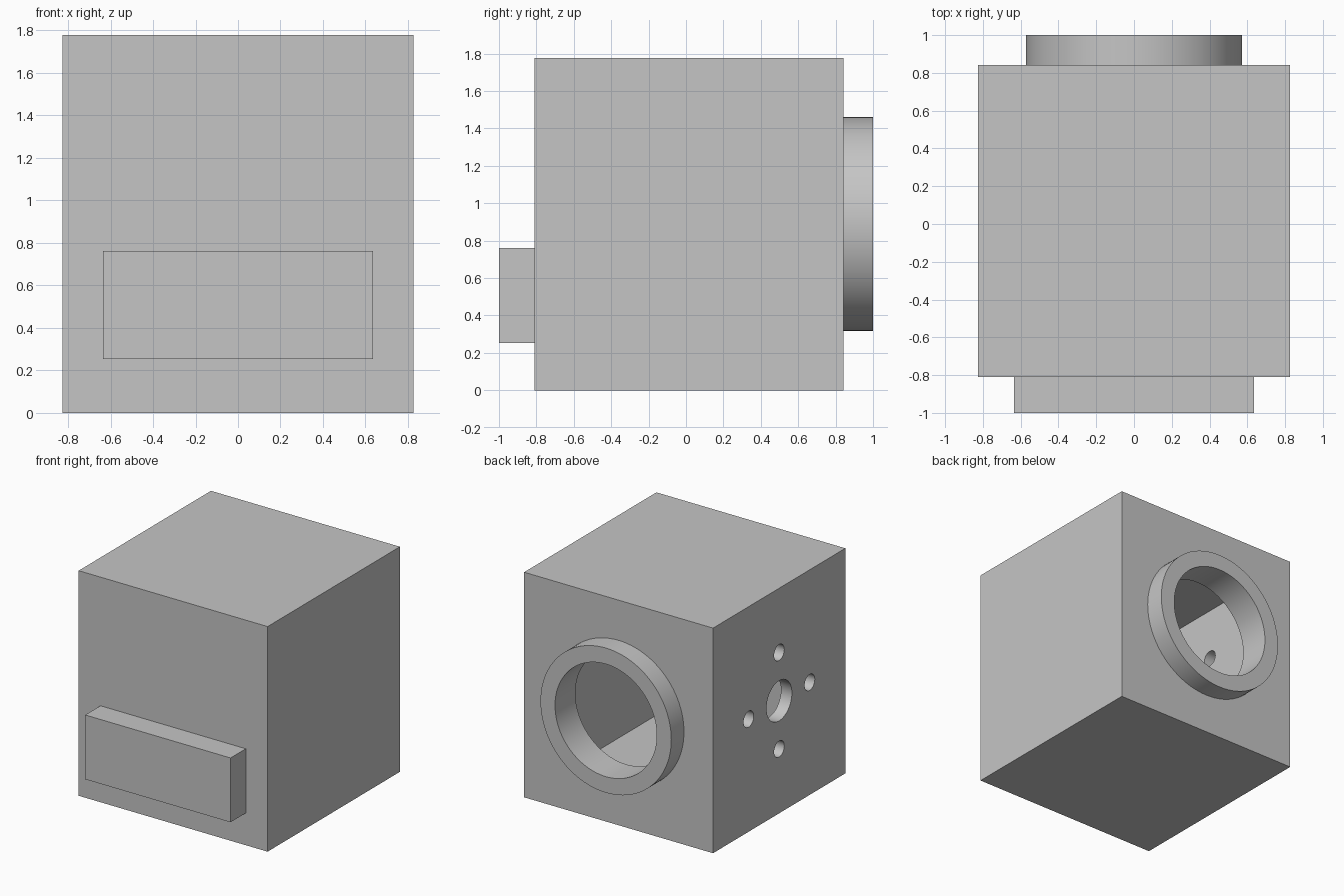
import bpy
import math
from mathutils import Vector

if "Cube" in bpy.data.objects:
    bpy.data.objects.remove(bpy.data.objects["Cube"], do_unlink=True)

U = 2 / 15.75                      # one design unit
WALL = 0.75 * U                    # panel thickness
W, D, H = 13 * U, 13 * U, 14 * U   # cabinet size
FRONT = -1 + 1.5 * U
BACK = FRONT + D
MID_Y, MID_Z = (FRONT + BACK) / 2, H / 2

grey = bpy.data.materials.new("plain grey")
grey.use_nodes = True
colour = (0.56, 0.56, 0.56, 1)
grey.diffuse_color = colour
grey.node_tree.nodes["Principled BSDF"].inputs["Base Color"].default_value = colour


def box(name, centre, size):
    bpy.ops.mesh.primitive_cube_add(size=1, location=centre)
    ob = bpy.context.object
    ob.name = name
    ob.scale = size
    bpy.ops.object.transform_apply(location=False, rotation=False, scale=True)
    ob.data.materials.append(grey)
    return ob


def rod(name, centre, radius, length, axis, sides=96):
    turn = Vector((0, 0, 1)).rotation_difference(Vector(axis)).to_euler()
    bpy.ops.mesh.primitive_cylinder_add(vertices=sides, radius=radius, depth=length,
                                        location=centre, rotation=turn)
    ob = bpy.context.object
    ob.name = name
    ob.data.materials.append(grey)
    return ob


def cut(target, cutter):
    mod = target.modifiers.new("cut", 'BOOLEAN')
    mod.operation = 'DIFFERENCE'
    mod.solver = 'EXACT'
    mod.object = cutter
    bpy.ops.object.select_all(action='DESELECT')
    target.select_set(True)
    bpy.context.view_layer.objects.active = target
    bpy.ops.object.modifier_apply(modifier=mod.name)
    bpy.data.objects.remove(cutter, do_unlink=True)


def smooth(ob):
    bpy.ops.object.select_all(action='DESELECT')
    ob.select_set(True)
    bpy.context.view_layer.objects.active = ob
    bpy.ops.object.shade_smooth_by_angle(angle=math.radians(30))


# Hollow cabinet with a round opening in the back panel
cabinet = box("cabinet", (0, MID_Y, MID_Z), (W, D, H))
cut(cabinet, box("cavity", (0, MID_Y, MID_Z),
                 (W - 2 * WALL, D - 2 * WALL, H - 2 * WALL)))
cut(cabinet, rod("bore", (0, BACK, MID_Z), 3.5 * U, 4 * WALL, (0, 1, 0)))

# Shaft hole and four mounting holes through the right panel
cut(cabinet, rod("shaft_hole", (-W / 2, MID_Y, MID_Z), 1.25 * U, 4 * WALL, (1, 0, 0), 48))
for i in range(4):
    a = i * math.pi / 2
    spot = (-W / 2, MID_Y + 3 * U * math.cos(a), MID_Z + 3 * U * math.sin(a))
    cut(cabinet, rod("bolt_hole", spot, 0.5 * U, 4 * WALL, (1, 0, 0), 32))
smooth(cabinet)

# Round collar on the back
collar = rod("collar", (0, (BACK + 1) / 2, MID_Z), 4.5 * U, 1 - BACK, (0, 1, 0))
cut(collar, rod("collar_bore", (0, BACK, MID_Z), 3.5 * U, 4 * U, (0, 1, 0)))
smooth(collar)

# Raised block on the front
box("front_block", (0, (FRONT - 1) / 2, 4 * U), (10 * U, FRONT + 1, 4 * U))
